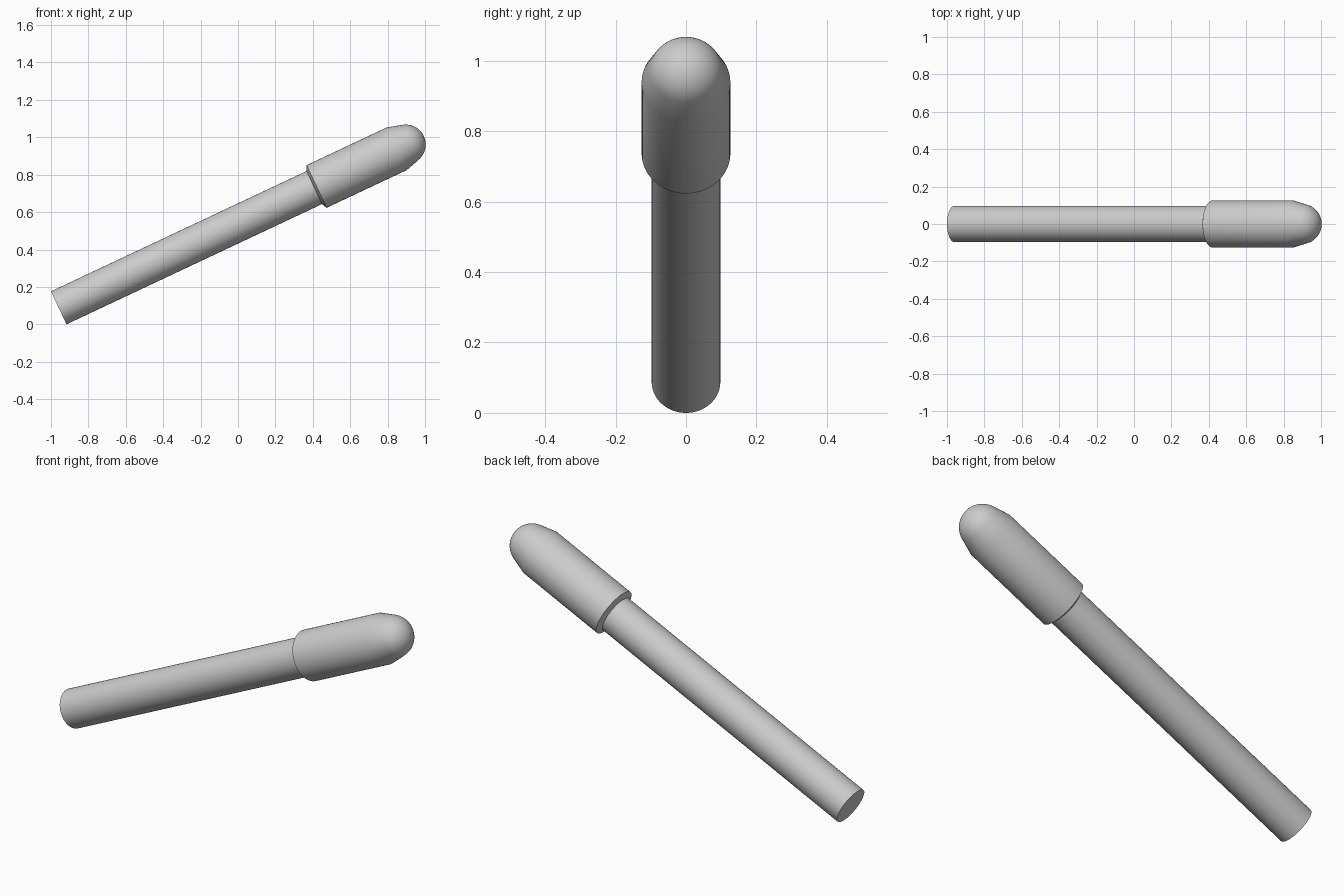
import bpy, bmesh, math
from mathutils import Matrix, Vector

if "Cube" in bpy.data.objects:
    bpy.data.objects.remove(bpy.data.objects["Cube"])

TILT = math.radians(25.2)
R_SHAFT, R_HEAD = 0.0975, 0.126
BASE = Vector((-1 + R_SHAFT * math.sin(TILT), 0, R_SHAFT * math.cos(TILT)))
PLACE = Matrix.Translation(BASE) @ Matrix.Rotation(math.pi / 2 - TILT, 4, 'Y')


def lathe(name, profile, steps=64):
    """Spin (radius, distance along axis) points around the tilted axis."""
    bm = bmesh.new()
    verts = [bm.verts.new((r, 0, a)) for r, a in profile]
    edges = [bm.edges.new(pair) for pair in zip(verts, verts[1:])]
    bmesh.ops.spin(bm, geom=verts + edges, cent=(0, 0, 0), axis=(0, 0, 1),
                   angle=math.tau, steps=steps)
    bmesh.ops.remove_doubles(bm, verts=bm.verts, dist=1e-5)
    bmesh.ops.recalc_face_normals(bm, faces=bm.faces)
    bm.transform(PLACE)
    mesh = bpy.data.meshes.new(name)
    bm.to_mesh(mesh)
    bm.free()
    obj = bpy.data.objects.new(name, mesh)
    bpy.context.collection.objects.link(obj)
    bpy.ops.object.select_all(action='DESELECT')
    obj.select_set(True)
    bpy.context.view_layer.objects.active = obj
    bpy.ops.object.shade_smooth_by_angle(angle=math.radians(30))


# Straight shaft with flat end
lathe("shaft", [(0, 0), (R_SHAFT, 0), (R_SHAFT, 1.51), (0, 1.51)])

# Thicker head: sloped shoulder, straight side, short taper, round tip
R_TIP, TIP_AT = 0.107, 2.05
dome = []
for i in range(13):
    t = math.radians(15 + 75 * i / 12)
    dome.append((R_TIP * math.cos(t) if i < 12 else 0, TIP_AT + R_TIP * math.sin(t)))
lathe("head", [(0, 1.51), (R_SHAFT, 1.51), (R_HEAD, 1.524), (R_HEAD, 1.997)] + dome)
